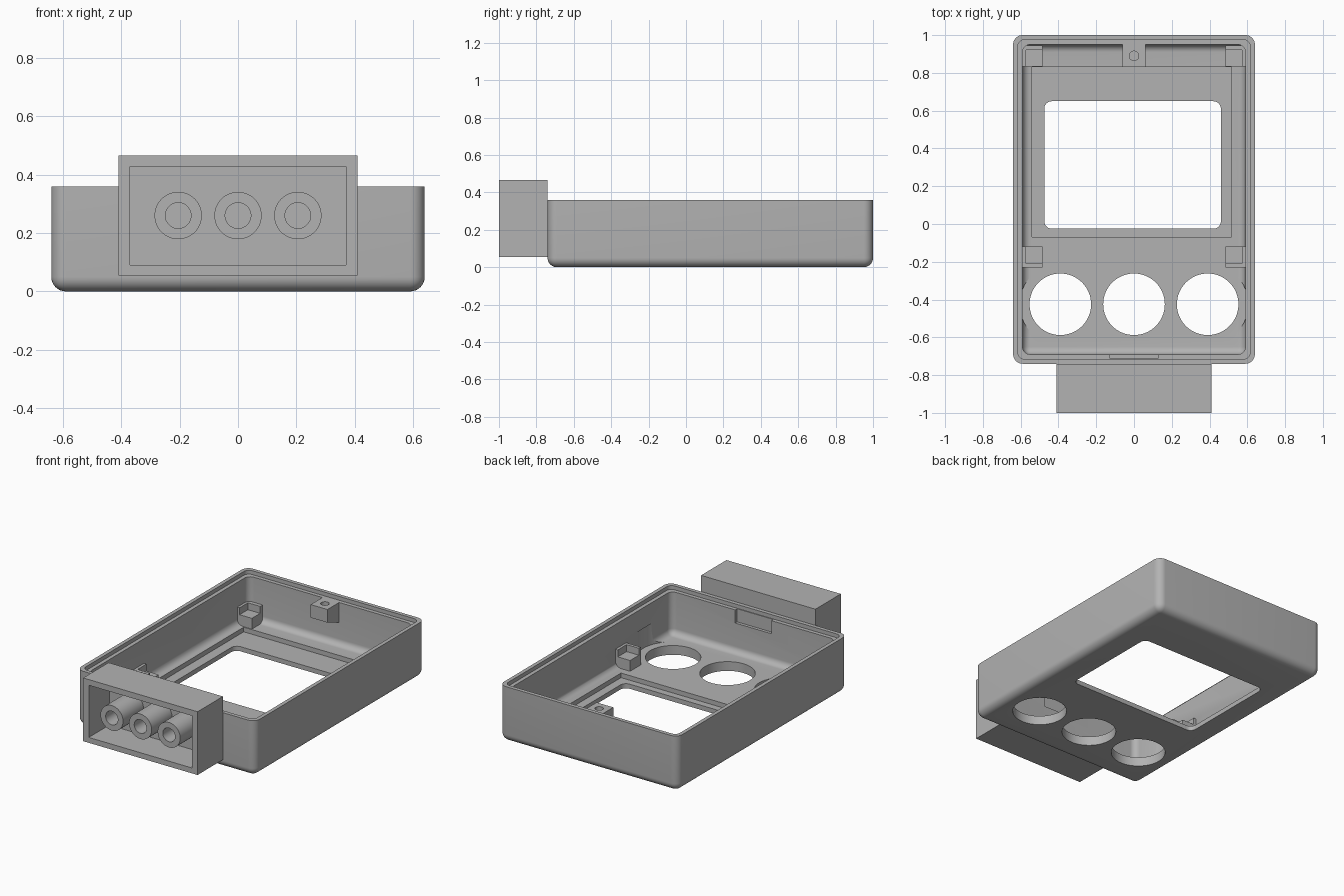
import bpy, bmesh
from mathutils import Matrix, Vector

cube = bpy.data.objects.get("Cube")
if cube:
    bpy.data.objects.remove(cube, do_unlink=True)

grey = bpy.data.materials.new("grey plastic")
grey.use_nodes = True
GREY = (0.45, 0.45, 0.45, 1)
grey.diffuse_color = GREY
grey.node_tree.nodes["Principled BSDF"].inputs["Base Color"].default_value = GREY


def finish(name, bm):
    bmesh.ops.recalc_face_normals(bm, faces=bm.faces)
    mesh = bpy.data.meshes.new(name)
    bm.to_mesh(mesh)
    bm.free()
    mesh.materials.append(grey)
    obj = bpy.data.objects.new(name, mesh)
    bpy.context.collection.objects.link(obj)
    return obj


def box(name, x, y, z, radius=0, keep=lambda a, b: True):
    """Box from three ranges; edges chosen by keep(a, b) are rounded."""
    bm = bmesh.new()
    bmesh.ops.create_cube(bm, size=1)
    for v in bm.verts:
        v.co = Vector([r[0] if c < 0 else r[1] for c, r in zip(v.co, (x, y, z))])
    if radius:
        edges = [e for e in bm.edges if keep(e.verts[0].co, e.verts[1].co)]
        bmesh.ops.bevel(bm, geom=edges, offset=radius, segments=8,
                        profile=0.5, affect='EDGES')
    return finish(name, bm)


def upright(a, b):
    return abs(a.z - b.z) > 0.01


def not_top(top):
    return lambda a, b: min(a.z, b.z) < top - 0.01


def cylinder(name, centre, radius, depth, axis='Z'):
    bm = bmesh.new()
    turn = Matrix.Rotation(1.5707963, 4, 'X') if axis == 'Y' else Matrix()
    bmesh.ops.create_cone(bm, cap_ends=True, segments=64, radius1=radius,
                          radius2=radius, depth=depth,
                          matrix=Matrix.Translation(centre) @ turn)
    return finish(name, bm)


def cut(obj, *cutters):
    for c in cutters:
        mod = obj.modifiers.new("cut", 'BOOLEAN')
        mod.operation, mod.solver, mod.object = 'DIFFERENCE', 'EXACT', c
        bpy.context.view_layer.objects.active = obj
        bpy.ops.object.modifier_apply(modifier=mod.name)
        bpy.data.objects.remove(c, do_unlink=True)
    return obj


# Main tray: rounded shell, stepped rim, display opening and recess
FLOOR, RIM = 0.06, 0.36
case = box("case", (-0.64, 0.64), (-0.74, 1), (0, RIM), 0.05, not_top(RIM))
cut(case,
    box("cavity", (-0.59, 0.59), (-0.69, 0.95), (FLOOR, 0.5), 0.04, not_top(0.5)),
    box("rim_step", (-0.615, 0.615), (-0.715, 0.975), (0.335, 0.5), 0.035, upright),
    box("display_recess", (-0.54, 0.515), (-0.07, 0.83), (0.03, 0.1)),
    box("window", (-0.475, 0.46), (-0.025, 0.65), (-0.1, 0.2), 0.04, upright),
    box("front_notch", (-0.13, 0.13), (-0.71, -0.6), (0.25, 0.5)))

# Three button holes, the outer two with clearance into the side walls
for x in (-0.39, 0, 0.39):
    if x:
        cut(case, cylinder("clearance", (x, -0.425, 0.1302), 0.215, 0.14))
    cut(case, cylinder("button_hole", (x, -0.425, 0), 0.163, 0.4))

# Corner posts: a low ledge with a raised L-shaped edge
for side, sx in (("left", 1), ("right", -1)):
    for end, y0, y1, low, high in (("back", 0.835, 0.945, 0.7, 0.92),
                                   ("front", -0.23, -0.12, -0.21, 0)):
        post = box(f"{side}_{end}_post", sorted((sx * 0.485, sx * 0.6)),
                   (y0, y1), (0.05, 0.175))
        cut(post, box("ledge", sorted((sx * 0.4, sx * 0.573)), (low, high), (0.13, 0.3)))

# Screw boss on the back wall, with a sloping underside
boss = box("screw_boss", (-0.06, 0.06), (0.83, 0.96), (0.25, 0.335))
for v in boss.data.vertices:
    if v.co.z < 0.3 and v.co.y > 0.9:
        v.co.z = 0.2
cut(boss, cylinder("screw_hole", (0, 0.89, 0.34), 0.025, 0.16))

# Connector housing on the front, open forward
housing = box("connector_housing", (-0.41, 0.41), (-1, -0.74), (0.055, 0.465))
cut(housing, box("opening", (-0.37, 0.37), (-1.1, -0.79), (0.09, 0.428)))

# Three hollow sockets inside the housing
for name, x in (("right", -0.205), ("middle", 0), ("left", 0.205)):
    socket = cylinder(f"{name}_socket", (x, -0.89, 0.26), 0.081, 0.22, 'Y')
    cut(socket, cylinder("bore", (x, -0.95, 0.26), 0.044, 0.32, 'Y'))

# Smooth the rounded surfaces and keep the edges sharp
for obj in bpy.context.collection.objects:
    if obj.type == 'MESH':
        bpy.ops.object.select_all(action='DESELECT')
        obj.select_set(True)
        bpy.context.view_layer.objects.active = obj
        bpy.ops.object.shade_smooth_by_angle(angle=0.6)
